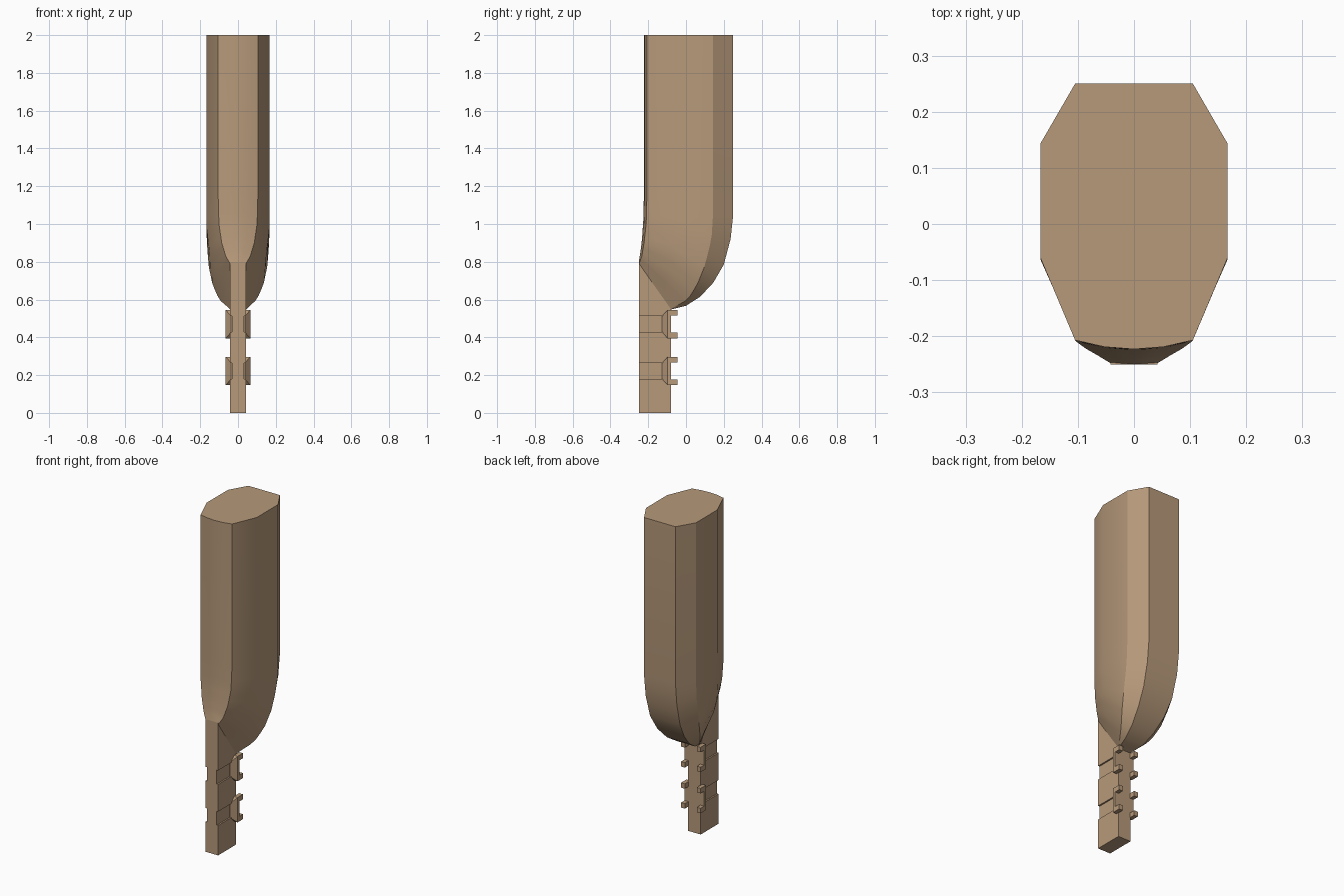
import bpy, bmesh, math
from mathutils import Vector

cube = bpy.data.objects.get("Cube")
if cube:
    bpy.data.objects.remove(cube, do_unlink=True)

tan = bpy.data.materials.new("tan")
tan.use_nodes = True
colour = (0.47, 0.32, 0.195, 1)
tan.diffuse_color = colour
tan.node_tree.nodes["Principled BSDF"].inputs["Base Color"].default_value = colour


def finish(name, bm, smooth=None):
    bmesh.ops.remove_doubles(bm, verts=bm.verts, dist=0.0005)
    bmesh.ops.recalc_face_normals(bm, faces=bm.faces)
    mesh = bpy.data.meshes.new(name)
    bm.to_mesh(mesh)
    bm.free()
    mesh.materials.append(tan)
    ob = bpy.data.objects.new(name, mesh)
    bpy.context.collection.objects.link(ob)
    bpy.ops.object.select_all(action="DESELECT")
    ob.select_set(True)
    bpy.context.view_layer.objects.active = ob
    if smooth:
        bpy.ops.object.shade_smooth_by_angle(angle=math.radians(smooth))
    return ob


def hull(bm, points):
    verts = [bm.verts.new(p) for p in points]
    bmesh.ops.convex_hull(bm, input=verts)


def box(bm, x, y, z):
    hull(bm, [(a, b, c) for a in x for b in y for c in z])


def sample(path, t):
    """Point at fraction t along a path, by point index."""
    s = t * (len(path) - 1)
    i = min(int(s), len(path) - 2)
    return Vector(path[i]).lerp(Vector(path[i + 1]), s - i)


# Handle: long edge lines that curve down to the blade
front_mid = [(0, -.223, 1.15), (0, -.226, 1.02), (0, -.233, .92), (0, -.24, .86), (0, -.25, .8)]
front_edge = [(.105, -.207, 1.15), (.101, -.211, 1.0), (.086, -.222, .9),
              (.065, -.234, .83), (.042, -.248, .79)]
side_front = [(.167, -.06, 1.15), (.166, -.065, .98), (.15, -.08, .84),
              (.105, -.115, .74), (.042, -.165, .67)]
side_back = [(.167, .143, 1.05), (.166, .135, .92), (.156, .1, .78),
             (.135, .06, .68), (.1, .01, .6), (.042, -.08, .55)]
back_edge = [(.105, .25, 1.05), (.104, .236, .92), (.1, .2, .785),
             (.09, .145, .69), (.075, .075, .615), (.06, 0, .567), (.042, -.08, .547)]
STEPS = 12
bm = bmesh.new()
rings = []
for k in range(-1, STEPS + 1):
    t = max(k, 0) / STEPS
    mid, *half = [sample(p, t) for p in (front_mid, front_edge, side_front, side_back, back_edge)]
    arc = mid.lerp(half[0], 0.5)
    arc.y -= 0.004 * (1 - t)
    half = [arc] + half
    ring = [mid] + half + [Vector((-p.x, p.y, p.z)) for p in reversed(half)]
    if k < 0:
        for p in ring:
            p.z = 2
    rings.append([bm.verts.new(p) for p in ring])
n = len(rings[0])
for a, b in zip(rings, rings[1:]):
    for i in range(n):
        j = (i + 1) % n
        bm.faces.new((a[i], a[j], b[j], b[i]))
bm.faces.new(rings[0])
bm.faces.new(rings[-1])
finish("handle", bm, 28)

# Blade: flat plate with a sloped top tucked under the handle
bm = bmesh.new()
profile = [(-.25, 0), (-.08, 0), (-.08, .56), (-.25, .8)]
hull(bm, [(x, y, z) for x in (-.042, .042) for y, z in profile])
blade = finish("blade", bm)

# Shallow side grooves leading back to each clip
CLIP_HEIGHTS = (.222, .47)
bm = bmesh.new()
for z in CLIP_HEIGHTS:
    for s in (-1, 1):
        box(bm, (s * .033, s * .06), (-.3, -.11), (z - .042, z + .042))
cutter = finish("groove_cutter", bm)
cutter.hide_render = True
bpy.context.view_layer.objects.active = blade
cut = blade.modifiers.new("grooves", "BOOLEAN")
cut.operation = "DIFFERENCE"
cut.solver = "EXACT"
cut.object = cutter
bpy.ops.object.modifier_apply(modifier=cut.name)
bpy.data.objects.remove(cutter, do_unlink=True)

# Clips: flared ramp, upright web and two rear prongs on each side
for z, level in zip(CLIP_HEIGHTS, ("lower", "upper")):
    for s, side in ((1, "left"), (-1, "right")):
        bm = bmesh.new()
        ramp = [(s * x, -.128, z + d * .042) for x in (.03, .036) for d in (-1, 1)]
        ramp += [(s * x, -.097, z + d * .075) for x in (.03, .065) for d in (-1, 1)]
        hull(bm, ramp)
        box(bm, (s * .03, s * .065), (-.097, -.08), (z - .075, z + .075))
        for d in (-1, 1):
            box(bm, (s * .04, s * .065), (-.08, -.046), (z + d * .045, z + d * .075))
        finish(f"{level}_{side}_clip", bm)
